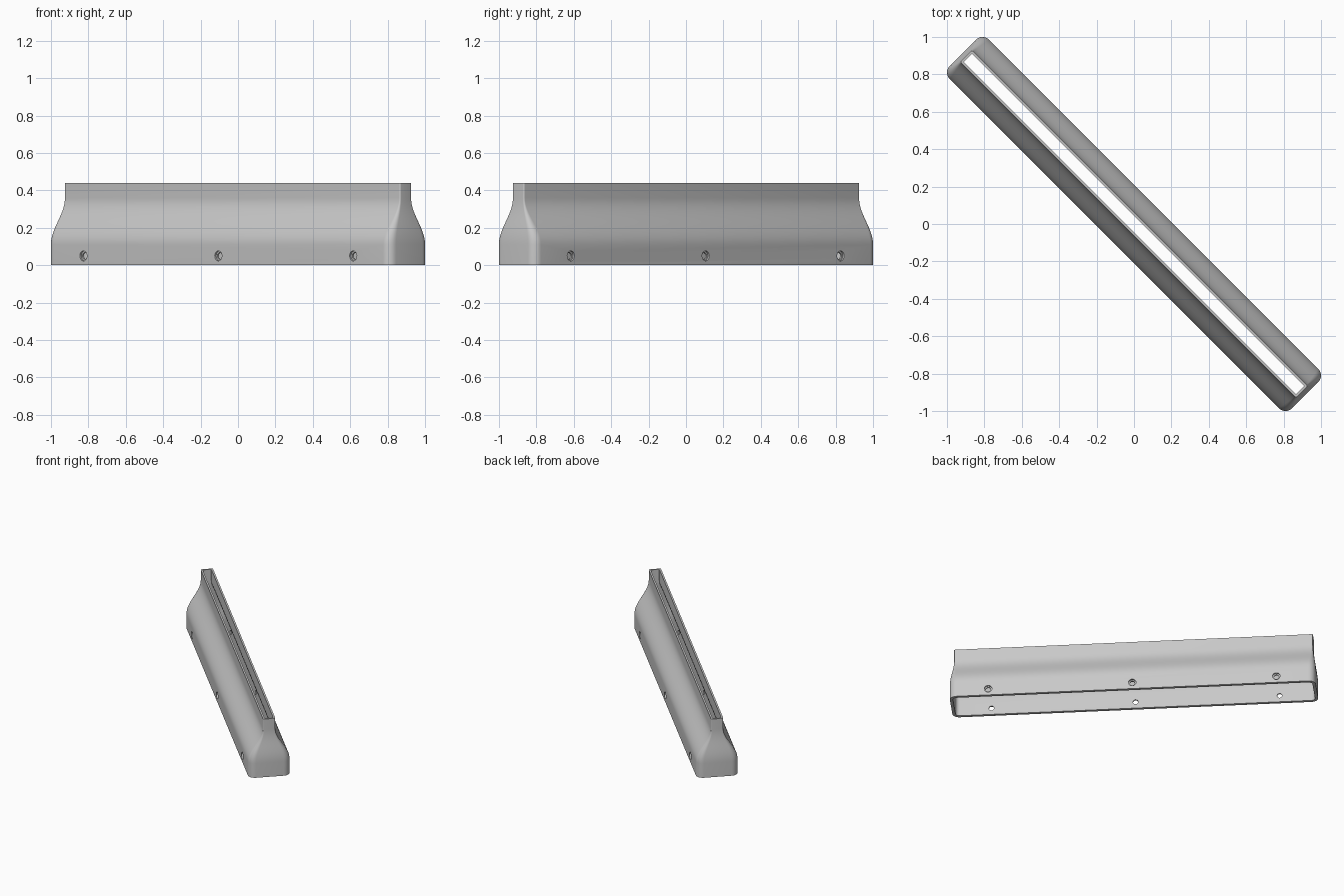
import bpy, bmesh
from math import pi, sin, cos

cube = bpy.data.objects.get("Cube")
if cube:
    bpy.data.objects.remove(cube, do_unlink=True)

HEIGHT = 0.44
SHOULDER_LOW, SHOULDER_HIGH = 0.11, 0.36
STEPS = 16


def make_material(name, colour):
    mat = bpy.data.materials.new(name)
    mat.use_nodes = True
    mat.diffuse_color = colour
    mat.node_tree.nodes["Principled BSDF"].inputs["Base Color"].default_value = colour
    return mat


def loft(name, rings, closed_loop):
    """Skin a list of equal-length rings, capped or joined end to start."""
    bm = bmesh.new()
    loops = [[bm.verts.new(p) for p in ring] for ring in rings]
    pairs = list(zip(loops, loops[1:]))
    if closed_loop:
        pairs.append((loops[-1], loops[0]))
    else:
        bm.faces.new(loops[0])
        bm.faces.new(loops[-1])
    n = len(loops[0])
    for low, high in pairs:
        for i in range(n):
            j = (i + 1) % n
            bm.faces.new((low[i], low[j], high[j], high[i]))
    bmesh.ops.recalc_face_normals(bm, faces=bm.faces)
    mesh = bpy.data.meshes.new(name)
    bm.to_mesh(mesh)
    bm.free()
    obj = bpy.data.objects.new(name, mesh)
    bpy.context.collection.objects.link(obj)
    obj.rotation_euler.z = -pi / 4
    return obj


def rounded_rect(a, b, r, z, segments=6):
    """Ring of half-length a, half-width b and corner radius r."""
    points = []
    for k, (sx, sy) in enumerate(((1, 1), (-1, 1), (-1, -1), (1, -1))):
        for i in range(segments + 1):
            t = (k + i / segments) * pi / 2
            points.append((sx * (a - r) + r * cos(t), sy * (b - r) + r * sin(t), z))
    return points


def section(z, inside):
    """Wide at the foot, easing through the shoulder to a narrow neck."""
    t = min(max((z - SHOULDER_LOW) / (SHOULDER_HIGH - SHOULDER_LOW), 0), 1)
    f = (1 - cos(pi * t)) / 2
    wall = (0.022 - 0.009 * f) if inside else 0
    a = 1.2945 - 0.025 * f - wall
    b = 0.149 - 0.105 * f - wall
    r = max(0.05 - 0.042 * f - wall, 0.004)
    return rounded_rect(a, b, r, z)


# Hollow shell, open at the foot and along the top slot
levels = [0] + [SHOULDER_LOW + (SHOULDER_HIGH - SHOULDER_LOW) * i / STEPS
                for i in range(STEPS + 1)] + [HEIGHT]
outer = [section(z, False) for z in levels]
inner = [section(z, True) for z in reversed(levels)]
shell = loft("nozzle_shell", outer + inner, True)
shell.data.materials.append(make_material("light grey", (0.58, 0.58, 0.58, 1)))

# Recessed screw holes through both long walls
profile = [(-0.17, 0.027), (-0.138, 0.027), (-0.138, 0.018),
           (0.138, 0.018), (0.138, 0.027), (0.17, 0.027)]
cutters = []
for s in (-1.02, 0, 1.02):
    rings = [[(s + r * cos(i * pi / 12), y, 0.05 + r * sin(i * pi / 12))
              for i in range(24)] for y, r in profile]
    cutter = loft("screw_hole_cutter", rings, False)
    cutter.hide_render = True
    mod = shell.modifiers.new("screw_hole", "BOOLEAN")
    mod.operation = "DIFFERENCE"
    mod.solver = "EXACT"
    mod.object = cutter
    cutters.append(cutter)

bpy.ops.object.select_all(action="DESELECT")
shell.select_set(True)
bpy.context.view_layer.objects.active = shell
for mod in list(shell.modifiers):
    bpy.ops.object.modifier_apply(modifier=mod.name)
for cutter in cutters:
    bpy.data.objects.remove(cutter, do_unlink=True)
bpy.ops.object.shade_smooth_by_angle(angle=pi / 6)
